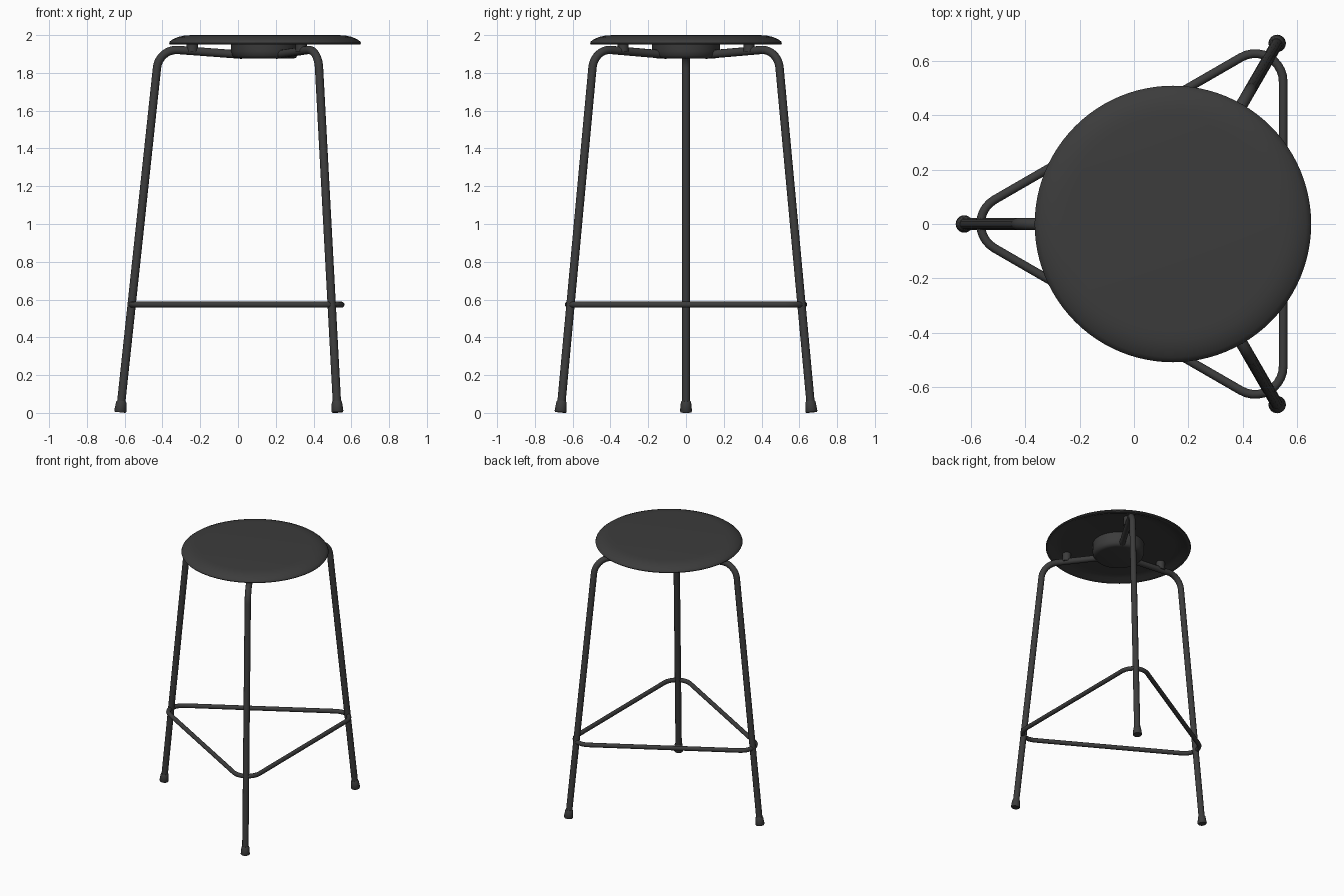
import bpy
import math
from mathutils import Vector, Matrix

if "Cube" in bpy.data.objects:
    bpy.data.objects.remove(bpy.data.objects["Cube"])

CENTRE_X = 0.143  # axis shared by seat, hub and the three legs
ANGLES = {"right_leg": math.pi, "back_left_leg": math.pi / 3, "front_left_leg": -math.pi / 3}

black = bpy.data.materials.new("charcoal_black")
black.use_nodes = True
colour = (0.045, 0.045, 0.045, 1)
black.diffuse_color = colour
bsdf = black.node_tree.nodes["Principled BSDF"]
bsdf.inputs["Base Color"].default_value = colour
bsdf.inputs["Roughness"].default_value = 0.6


def finish(obj, angle=40):
    """Give an object its material and smooth shading with sharp edges kept."""
    bpy.ops.object.select_all(action="DESELECT")
    obj.select_set(True)
    bpy.context.view_layer.objects.active = obj
    if obj.type == "CURVE":
        bpy.ops.object.convert(target="MESH")
        obj = bpy.context.object
    obj.data.materials.clear()
    obj.data.materials.append(black)
    bpy.ops.object.shade_smooth_by_angle(angle=math.radians(angle))
    return obj


def fillet(a, corner, b, radius, steps=10):
    """Points of an arc that rounds the corner between a and b."""
    u, v = (a - corner).normalized(), (b - corner).normalized()
    half = u.angle(v) / 2
    mid = corner + (u + v).normalized() * radius / math.sin(half)
    start = corner + u * radius / math.tan(half) - mid
    end = corner + v * radius / math.tan(half) - mid
    turn = start.rotation_difference(end)
    return [mid + Matrix.Rotation(turn.angle * i / steps, 3, turn.axis) @ start
            for i in range(steps + 1)]


def tube(name, points, radius, closed=False):
    curve = bpy.data.curves.new(name, "CURVE")
    curve.dimensions = "3D"
    curve.bevel_depth = radius
    curve.bevel_resolution = 4
    curve.use_fill_caps = True
    spline = curve.splines.new("POLY")
    spline.points.add(len(points) - 1)
    for point, co in zip(spline.points, points):
        point.co = (*co, 1)
    spline.use_cyclic_u = closed
    obj = bpy.data.objects.new(name, curve)
    bpy.context.collection.objects.link(obj)
    return finish(obj)


def lathe(name, profile, location, axis=Vector((0, 0, 1)), sides=64):
    """Turn a (radius, height) outline whose ends sit on the axis."""
    verts, rings = [], []
    for r, z in profile:
        count = sides if r > 0 else 1
        rings.append(range(len(verts), len(verts) + count))
        for i in range(count):
            t = math.tau * i / sides
            verts.append((r * math.cos(t), r * math.sin(t), z))
    faces = []
    for low, high in zip(rings, rings[1:]):
        for i in range(sides):
            j = (i + 1) % sides
            loop = [low[i % len(low)], low[j % len(low)], high[j % len(high)], high[i % len(high)]]
            faces.append(list(dict.fromkeys(loop)))
    mesh = bpy.data.meshes.new(name)
    mesh.from_pydata(verts, [], faces)
    obj = bpy.data.objects.new(name, mesh)
    obj.location = location
    obj.rotation_mode = "QUATERNION"
    obj.rotation_quaternion = Vector((0, 0, 1)).rotation_difference(axis)
    bpy.context.collection.objects.link(obj)
    return finish(obj)


def polar(radius, angle, z):
    return Vector((CENTRE_X + radius * math.cos(angle), radius * math.sin(angle), z))


# Round seat: a thin shell with a rolled-down rim and hollow underside
lathe("seat", [(0, 1.975), (0.40, 1.975), (0.45, 1.967), (0.48, 1.952), (0.492, 1.949),
               (0.504, 1.951), (0.508, 1.957), (0.504, 1.966), (0.49, 1.977),
               (0.46, 1.99), (0.43, 1.997), (0.39, 2.0), (0, 2.0)],
      (CENTRE_X, 0, 0), sides=96)

# Central hub beneath the seat
lathe("hub", [(0, 1.875), (0.145, 1.875), (0.162, 1.879), (0.174, 1.892),
              (0.18, 1.915), (0.18, 1.976), (0, 1.976)], (CENTRE_X, 0, 0))

# Three bent legs, each with a foot cap and a seat spacer
for name, angle in ANGLES.items():
    foot = polar(0.766, angle, 0.012)
    bend = polar(0.561, angle, 1.929)
    inner = polar(0.12, angle, 1.896)
    tube(name, [foot, *fillet(foot, bend, inner, 0.105), inner], 0.022)
    lathe(name + "_foot", [(0, -0.009), (0.028, -0.009), (0.032, -0.003),
                           (0.027, 0.046), (0.023, 0.052), (0, 0.052)],
          foot, (bend - foot).normalized(), sides=24)
    lathe(name + "_spacer", [(0, 1.912), (0.03, 1.912), (0.03, 1.977), (0, 1.977)],
          polar(0.385, angle, 0), sides=24)

# Triangular footrest ring with rounded corners
corners = [polar(0.81, math.pi / 3 + math.tau * i / 3, 0.573) for i in range(3)]
ring = []
for i, corner in enumerate(corners):
    ring += fillet(corners[i - 1], corner, corners[(i + 1) % 3], 0.103)
tube("footrest_ring", ring, 0.016, closed=True)
